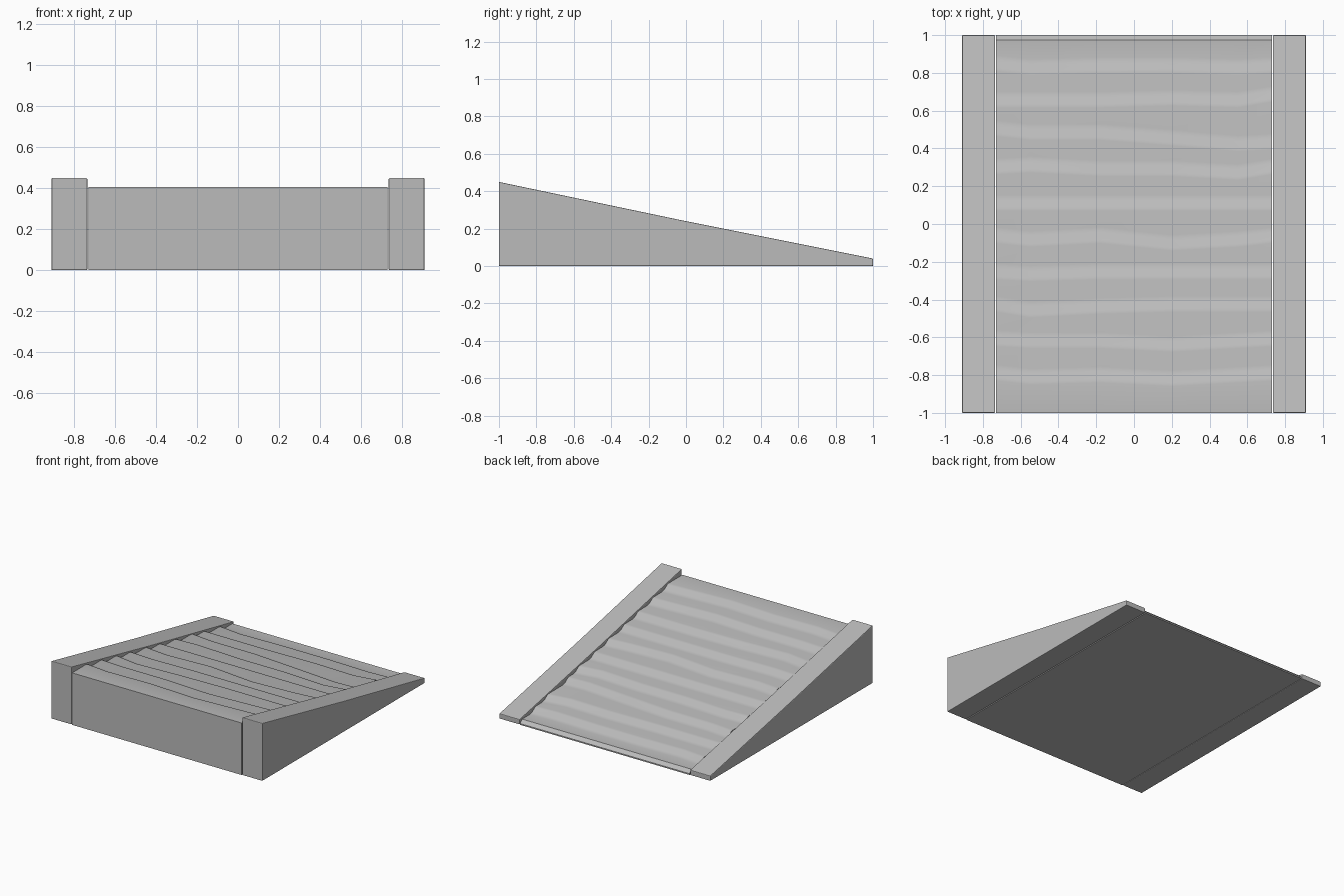
import bpy
import bmesh

cube = bpy.data.objects.get("Cube")
if cube:
    bpy.data.objects.remove(cube, do_unlink=True)

grey = bpy.data.materials.new("plain grey")
grey.use_nodes = True
GREY = (0.5, 0.5, 0.5, 1)
grey.diffuse_color = GREY
grey.node_tree.nodes["Principled BSDF"].inputs["Base Color"].default_value = GREY


def loft(name, sections):
    """Skin matching closed profiles along x and cap both ends."""
    bm = bmesh.new()
    rings = [[bm.verts.new(p) for p in s] for s in sections]
    for a, b in zip(rings, rings[1:]):
        for i in range(len(a)):
            j = (i + 1) % len(a)
            bm.faces.new((a[i], a[j], b[j], b[i]))
    bm.faces.new(rings[0])
    bm.faces.new(rings[-1])
    bmesh.ops.recalc_face_normals(bm, faces=bm.faces)
    mesh = bpy.data.meshes.new(name)
    bm.to_mesh(mesh)
    bm.free()
    obj = bpy.data.objects.new(name, mesh)
    bpy.context.collection.objects.link(obj)
    mesh.materials.append(grey)
    return obj


# Side rails: slim sloping wedges with softened edges
RAIL = [(-1, 0), (1, 0), (1, 0.04), (0, 0.24), (-1, 0.45)]
for side, sign in (("left", 1), ("right", -1)):
    rail = loft(side + "_rail", [[(sign * x, y, z) for y, z in RAIL]
                                 for x in (0.735, 0.91)])
    bevel = rail.modifiers.new("soft edges", "BEVEL")
    bevel.width = 0.005
    bevel.segments = 2
    bevel.limit_method = "ANGLE"

# Ramp deck: level treads with uneven crests, each dropping to the next
STATIONS = (-0.73, -0.55, -0.18, 0.2, 0.55, 0.73)
WOBBLE = [  # crest offsets in hundredths, front to back
    (1, -1, 0, -2, 0, 1), (1, 0, 0, -2, 0, 1), (1, -2, 0, 1, 1, 1),
    (0, -1, 0, 0, 0, 0), (1, -1, 1, -3, -1, 1), (0, 0, 0, 0, 0, 0),
    (1, 2, 0, 0, -2, 1), (3, 1, 1, -2, -5, -4), (0, 0, 0, 1, 0, 3),
    (1, -1, 0, 0, -1, 0)]
TOP, DROP, PITCH = 0.405, 0.037, 0.182


def deck_section(i, x):
    pts = [(x, -1, 0), (x, -1, TOP)]
    for k, row in enumerate(WOBBLE):
        y = -0.83 + PITCH * k + row[i] / 100
        z = TOP - DROP * k
        pts += [(x, y - 0.01, z), (x, y + 0.01, z - 0.005),
                (x, y + 0.045, z - 0.03), (x, y + 0.075, z - DROP)]
    last = TOP - DROP * len(WOBBLE)
    return pts + [(x, 0.975, last), (x, 1, 0.01), (x, 1, 0)]


deck = loft("ramp_deck", [deck_section(i, x) for i, x in enumerate(STATIONS)])
bpy.ops.object.select_all(action="DESELECT")
deck.select_set(True)
bpy.context.view_layer.objects.active = deck
bpy.ops.object.shade_smooth_by_angle(angle=0.7)
